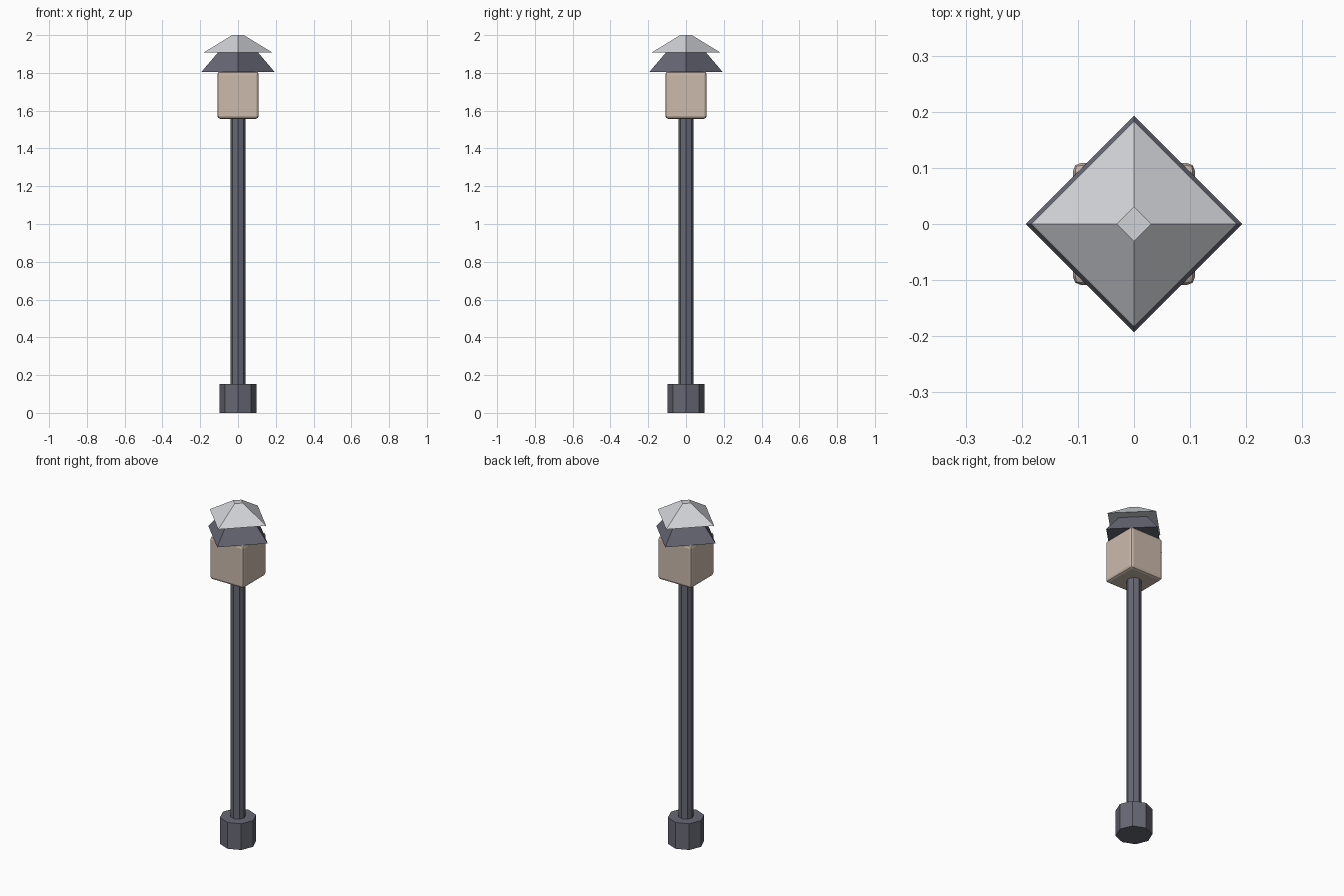
import bpy
import math

if "Cube" in bpy.data.objects:
    bpy.data.objects.remove(bpy.data.objects["Cube"])


def material(name, rgb):
    m = bpy.data.materials.new(name)
    m.diffuse_color = (*rgb, 1.0)
    m.use_nodes = True
    m.node_tree.nodes["Principled BSDF"].inputs["Base Color"].default_value = m.diffuse_color
    return m


dark = material("dark slate metal", (0.135, 0.138, 0.175))
beige = material("warm beige glass", (0.60, 0.49, 0.41))
light = material("pale grey metal", (0.64, 0.65, 0.68))


def prism(name, sides, r_bottom, r_top, z0, z1, mat):
    """Closed frustum with its corners on the x and y axes."""
    bpy.ops.mesh.primitive_cone_add(vertices=sides, radius1=r_bottom, radius2=r_top,
                                    depth=z1 - z0, location=(0, 0, (z0 + z1) / 2))
    ob = bpy.context.object
    ob.name = name
    ob.data.materials.append(mat)
    return ob


# Octagonal foot and pole
prism("base", 8, 0.098, 0.098, 0.0, 0.154, dark)
prism("pole", 8, 0.04, 0.04, 0.154, 1.56, dark)

# Lantern box with softened edges
bpy.ops.mesh.primitive_cube_add(size=1, location=(0, 0, 1.682))
lantern = bpy.context.object
lantern.name = "lantern"
lantern.scale = (0.218, 0.218, 0.25)
bpy.ops.object.transform_apply(location=False, rotation=False, scale=True)
lantern.data.materials.append(beige)
bevel = lantern.modifiers.new("soft edges", "BEVEL")
bevel.width = 0.015
bevel.segments = 2

# Two stacked roof tiers, turned 45 degrees to the lantern
prism("lower_roof", 4, 0.193, 0.107, 1.806, 1.907, dark)
prism("upper_roof", 4, 0.183, 0.031, 1.907, 2.0, light)
